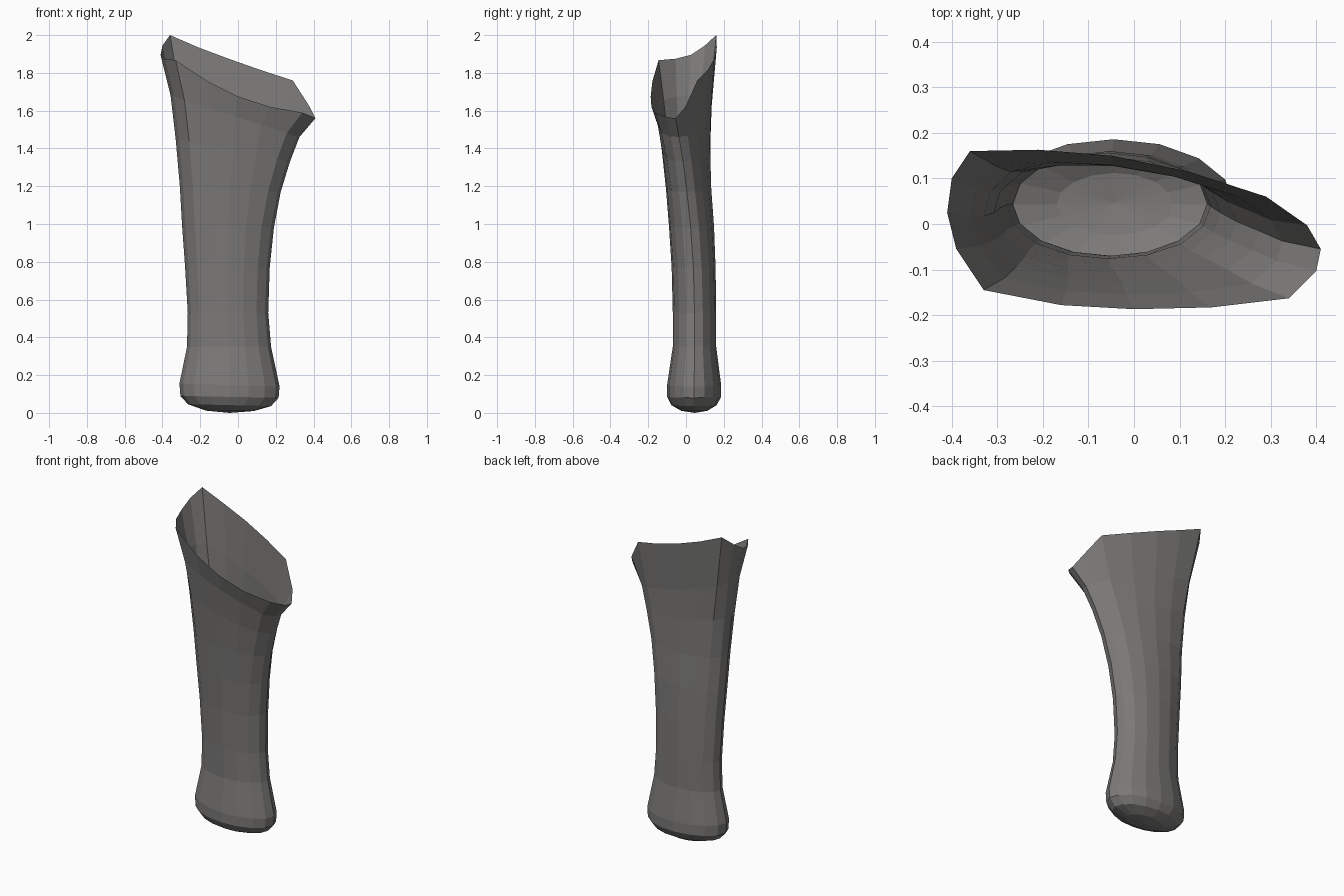
import bpy, bmesh, math

N = 16
# Slanted flared rim, starting at the left side and running along the front
RIM = [(-.41, .025, 1.895), (-.39, -.055, 1.875), (-.33, -.145, 1.867), (-.16, -.178, 1.755),
       (0, -.187, 1.675), (.17, -.183, 1.62), (.34, -.163, 1.59), (.40, -.103, 1.565),
       (.41, -.055, 1.56), (.38, -.003, 1.62), (.29, .06, 1.76), (.12, .115, 1.815),
       (-.05, .15, 1.875), (-.21, .163, 1.935), (-.36, .16, 2.0), (-.40, .10, 1.945)]

# Rings: left x, right x, front y, back y, left z, right z, share of the rim's shape
RINGS = [(-.357, .325, -.155, .138, 1.68, 1.46, .8),
         (-.33, .275, -.128, .133, 1.45, 1.33, .55),
         (-.308, .226, -.106, .137, 1.20, 1.17, .35),
         (-.296, .19, -.09, .15, .99, .98, .18),
         (-.28, .168, -.076, .157, .77, .77, .05),
         (-.266, .16, -.07, .16, .53, .53, 0),
         (-.27, .175, -.07, .16, .35, .35, 0),
         (-.31, .22, -.1, .186, .155, .14, 0),
         (-.305, .215, -.1, .186, .09, .08, 0),
         (-.265, .175, -.077, .162, .046, .036, 0),
         (-.17, .085, -.025, .112, .012, .01, 0)]

bm = bmesh.new()
loops = [[bm.verts.new(p) for p in RIM]]
for xl, xr, yf, yb, zl, zr, k in RINGS:
    loop = []
    for i, (rx, ry, _) in enumerate(RIM):
        a = 2 * math.pi * i / N
        u = (1 - k) * -math.cos(a) + k * rx / .41
        v = (1 - k) * -math.sin(a) + k * (ry + .012) / .175
        loop.append(bm.verts.new(((xl + xr) / 2 + u * (xr - xl) / 2,
                                  (yf + yb) / 2 + v * (yb - yf) / 2,
                                  (zl + zr) / 2 + u * (zr - zl) / 2)))
    loops.append(loop)

# Side walls
for up, low in zip(loops, loops[1:]):
    for i in range(N):
        j = (i + 1) % N
        bm.faces.new((up[i], low[i], low[j], up[j]))

# Rounded closed bottom
tip = bm.verts.new((-.045, .045, 0))
last = loops[-1]
for i in range(N):
    bm.faces.new((last[i], tip, last[(i + 1) % N]))

mesh = bpy.data.meshes.new("hollow_sleeve")
bm.to_mesh(mesh)
bm.free()
mat = bpy.data.materials.new("warm grey")
mat.diffuse_color = (.2, .195, .19, 1)
mesh.materials.append(mat)
sleeve = bpy.data.objects.new("hollow_sleeve", mesh)
bpy.context.collection.objects.link(sleeve)
